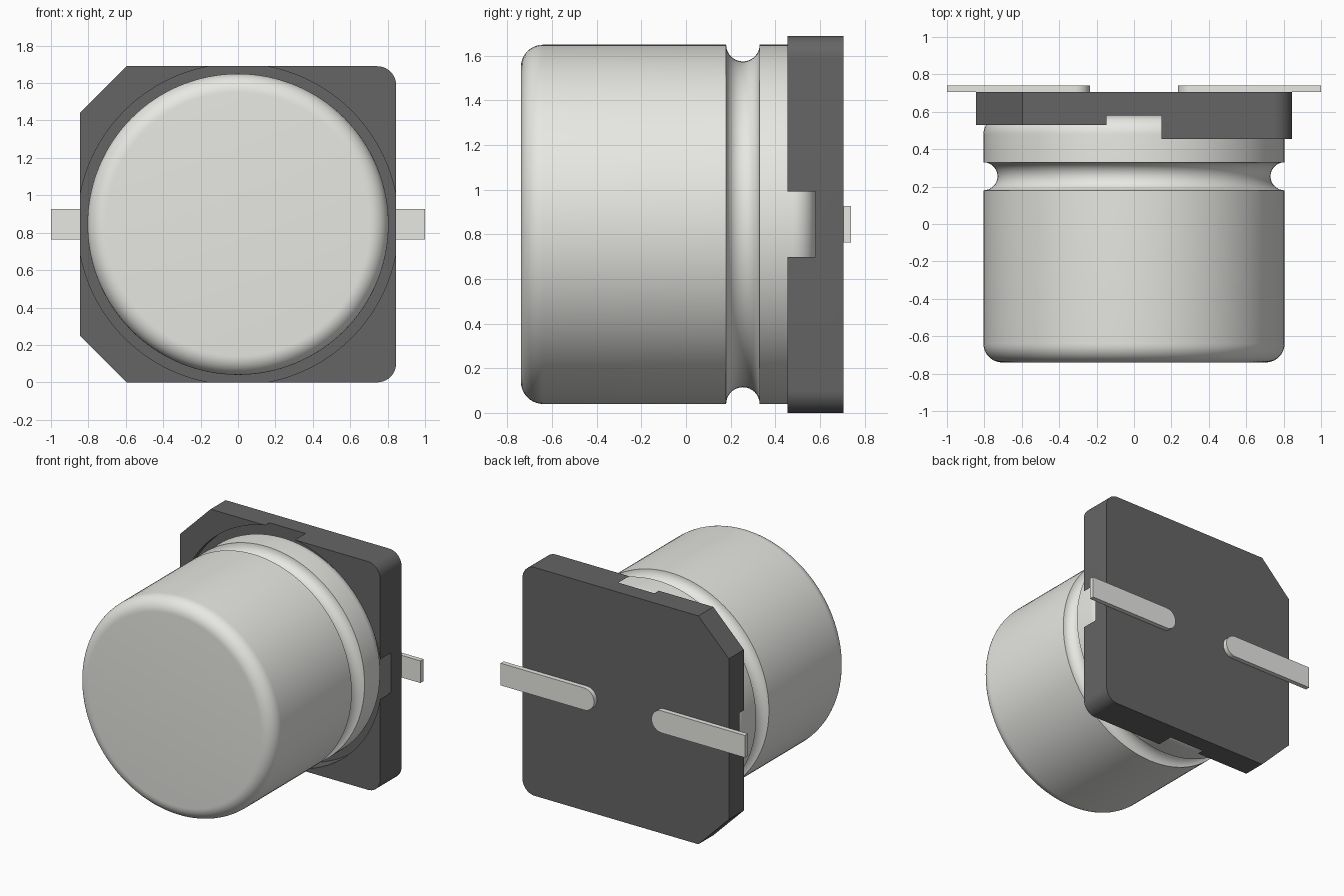
import bpy, bmesh
from math import sin, cos, pi, radians

if "Cube" in bpy.data.objects:
    bpy.data.objects.remove(bpy.data.objects["Cube"])

CZ = 0.845          # height of the can axis
H = 0.845           # half size of the square base


def material(name, rgb):
    m = bpy.data.materials.new(name)
    m.diffuse_color = (*rgb, 1)
    m.use_nodes = True
    m.node_tree.nodes["Principled BSDF"].inputs["Base Color"].default_value = m.diffuse_color
    return m


def add(name, bm, mat=None):
    bmesh.ops.recalc_face_normals(bm, faces=bm.faces)
    me = bpy.data.meshes.new(name)
    bm.to_mesh(me)
    bm.free()
    ob = bpy.data.objects.new(name, me)
    bpy.context.collection.objects.link(ob)
    if mat:
        me.materials.append(mat)
    return ob


def activate(ob):
    bpy.ops.object.select_all(action='DESELECT')
    ob.select_set(True)
    bpy.context.view_layer.objects.active = ob


def smooth(ob):
    activate(ob)
    bpy.ops.object.shade_smooth_by_angle(angle=radians(30))


def arc(cx, cy, r, a0, a1, n):
    return [(cx + r * cos(radians(a0 + (a1 - a0) * i / n)),
             cy + r * sin(radians(a0 + (a1 - a0) * i / n))) for i in range(n + 1)]


def prism(name, outline, y0, y1, mat=None):
    """Extrude an x/z outline (relative to the can axis) from y0 to y1."""
    bm = bmesh.new()
    f = bm.faces.new([bm.verts.new((x, y0, CZ + z)) for x, z in outline])
    ext = bmesh.ops.extrude_face_region(bm, geom=[f])['geom']
    bmesh.ops.translate(bm, vec=(0, y1 - y0, 0),
                        verts=[v for v in ext if isinstance(v, bmesh.types.BMVert)])
    return add(name, bm, mat)


def lathe(name, profile, mat=None, n=128):
    """Spin (radius, y) points around the can axis."""
    bm = bmesh.new()
    vs = [bm.verts.new((r, y, CZ)) for r, y in profile]
    es = [bm.edges.new(p) for p in zip(vs, vs[1:])]
    bmesh.ops.spin(bm, geom=vs + es, cent=(0, 0, CZ), axis=(0, 1, 0),
                   angle=2 * pi, steps=n, use_duplicate=False)
    bmesh.ops.remove_doubles(bm, verts=bm.verts, dist=1e-5)
    return add(name, bm, mat)


def cut(ob, cutter):
    m = ob.modifiers.new("cut", 'BOOLEAN')
    m.operation, m.solver, m.object = 'DIFFERENCE', 'EXACT', cutter
    cutter.hide_render = True
    activate(ob)
    bpy.ops.object.modifier_apply(modifier=m.name)
    bpy.data.objects.remove(cutter)


metal = material("aluminium", (0.8, 0.8, 0.77))
dark = material("dark_plastic", (0.13, 0.13, 0.13))

# can: rounded ends and a crimped half-round groove
R, F = 0.805, 0.10
profile = [(0, -0.74)]
profile += arc(R - F, -0.74 + F, F, -90, 0, 10)
profile += arc(R, 0.255, 0.075, 270, 90, 16)
profile += arc(R - F, 0.58 - F, F, 0, 90, 10)
profile += [(0, 0.58)]
smooth(lathe("can", profile, metal))

# base: two clipped corners, two rounded corners
c, r = 0.25, 0.10
outline = [(-H, H - c), (-H, -H + c), (-H + c, -H)]
outline += arc(H - r, -H + r, r, -90, 0, 10)
outline += arc(H - r, H - r, r, 0, 90, 10)
outline += [(-H + c, H)]
base = prism("base", outline, 0.455, 0.705, dark)

# lower ledges on the clipped side, then the round pocket open at the sides
cut(base, prism("ledge_cutter", [(-1, -1), (0, -1), (0, 1), (-1, 1)], 0.3, 0.53))
cut(base, prism("pocket_cutter", arc(0, 0, 0.858, 0, 360 * 127 / 128, 127), 0.3, 0.58))
smooth(base)

# flat leads with rounded inner ends
w = 0.082
for side, s in (("left", -1), ("right", 1)):
    tab = [(1, -w)] + arc(0.235 + w, 0, w, 270, 90, 16) + [(1, w)]
    smooth(prism(f"lead_{side}", [(s * x, z) for x, z in tab], 0.705, 0.74, metal))
